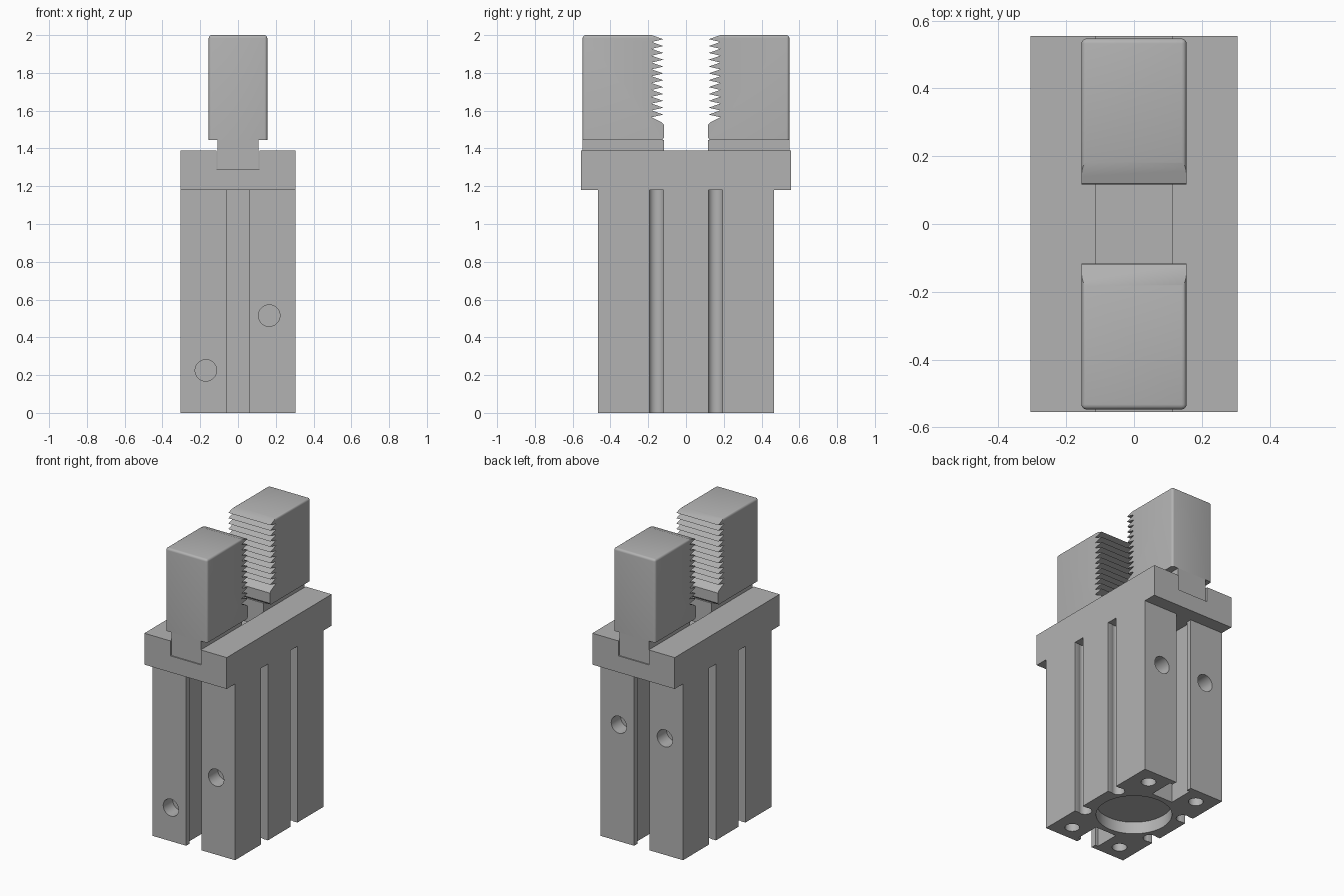
import bpy, bmesh, math
from mathutils import Matrix, Vector

if "Cube" in bpy.data.objects:
    bpy.data.objects.remove(bpy.data.objects["Cube"], do_unlink=True)

metal = bpy.data.materials.new("grey_metal")
metal.use_nodes = True
colour = (0.45, 0.45, 0.45, 1)
metal.diffuse_color = colour
metal.node_tree.nodes["Principled BSDF"].inputs["Base Color"].default_value = colour


def to_object(name, bm):
    bmesh.ops.recalc_face_normals(bm, faces=bm.faces)
    mesh = bpy.data.meshes.new(name)
    bm.to_mesh(mesh)
    bm.free()
    mesh.materials.append(metal)
    obj = bpy.data.objects.new(name, mesh)
    bpy.context.collection.objects.link(obj)
    return obj


def box(name, low, high):
    bm = bmesh.new()
    low, high = Vector(low), Vector(high)
    size = Matrix.Diagonal((*(high - low), 1))
    bmesh.ops.create_cube(bm, size=1, matrix=Matrix.Translation((low + high) / 2) @ size)
    return to_object(name, bm)


def cylinder(name, centre, radius, length, axis="Z"):
    turn = {"X": Matrix.Rotation(math.pi / 2, 4, "Y"),
            "Y": Matrix.Rotation(math.pi / 2, 4, "X"),
            "Z": Matrix.Identity(4)}[axis]
    bm = bmesh.new()
    bmesh.ops.create_cone(bm, cap_ends=True, segments=40, radius1=radius, radius2=radius,
                          depth=length, matrix=Matrix.Translation(centre) @ turn)
    return to_object(name, bm)


def activate(obj):
    bpy.ops.object.select_all(action="DESELECT")
    obj.select_set(True)
    bpy.context.view_layer.objects.active = obj


def cut(target, cutter):
    cutter.hide_render = True
    activate(target)
    mod = target.modifiers.new("cut", "BOOLEAN")
    mod.operation = "DIFFERENCE"
    mod.solver = "EXACT"
    mod.object = cutter
    bpy.ops.object.modifier_apply(modifier=mod.name)
    bpy.data.objects.remove(cutter, do_unlink=True)


def smooth(obj):
    activate(obj)
    bpy.ops.object.shade_smooth_by_angle(angle=math.radians(30))


W, D, H, TOP = 0.305, 0.467, 1.18, 1.39

# Main body with undercut slots front and back
body = box("body", (-W, -D, 0), (W, D, H))
for s in (-1, 1):
    for half, outer, inner in ((0.057, 0.5, 0.4), (0.078, 0.432, 0.265)):
        y0, y1 = sorted((s * outer, s * inner))
        cut(body, box("slot_cutter", (-half, y0, -0.1), (half, y1, H + 0.1)))

# Round-bottomed sensor grooves and cross holes on the sides
for s in (-1, 1):
    for x in (-1, 1):
        x0, x1 = sorted((x * 0.26, x * 0.4))
        y = s * 0.156
        cut(body, box("groove_cutter", (x0, y - 0.037, -0.1), (x1, y + 0.037, H + 0.1)))
        cut(body, cylinder("groove_cutter", (x * 0.257, y, H / 2), 0.041, H + 0.2))
        # Mounting holes underneath
        cut(body, cylinder("hole_cutter", (x * 0.187, s * 0.36, 0), 0.045, 0.3))
    cut(body, cylinder("hole_cutter", (0, s * 0.333, 0.65), 0.053, 1))

# Blind ports front and back, and the round recess underneath
for x, s, z in ((0.165, -1, 0.515), (-0.17, -1, 0.225), (0.17, 1, 0.78), (-0.17, 1, 0.78)):
    cut(body, cylinder("port_cutter", (x, s * D, z), 0.057, 0.2, "Y"))
cut(body, cylinder("recess_cutter", (0, 0, 0), 0.23, 0.16))
smooth(body)

# Head with the guide channel
head = box("head", (-W, -0.555, H), (W, 0.555, TOP))
cut(head, box("channel_cutter", (-0.113, -1, 1.29), (0.113, 1, 1.5)))


# Toothed jaw: side profile pushed across the width, outer edges rounded
def jaw(name, side):
    half, outer, tip, root, base, top = 0.155, 0.547, 0.116, 0.182, 1.445, 2.0
    teeth, start = 12, 1.565
    pitch = (top - start) / teeth
    profile = [(outer, base), (tip + 0.01, base), (tip, base + 0.012),
               (tip, 1.525), (tip + 0.012, 1.538), (root, start)]
    for i in range(teeth):
        z = start + i * pitch
        profile += [(tip + 0.004, z + pitch * 0.4), (root, z + pitch)]
    profile.append((outer, top))
    bm = bmesh.new()
    face = bm.faces.new([bm.verts.new((-half, y * side, z)) for y, z in profile])
    moved = bmesh.ops.extrude_face_region(bm, geom=[face])["geom"]
    bmesh.ops.translate(bm, vec=(2 * half, 0, 0),
                        verts=[v for v in moved if isinstance(v, bmesh.types.BMVert)])

    def rounded(edge):
        ends = [v.co for v in edge.verts]
        if all(abs(c.y) > outer - 0.001 for c in ends):
            return any(c.z > top - 0.001 for c in ends)
        return (all(c.z > top - 0.001 for c in ends)
                and any(abs(c.y) > outer - 0.001 for c in ends))

    bmesh.ops.bevel(bm, geom=[e for e in bm.edges if rounded(e)], offset=0.015,
                    segments=4, profile=0.5, affect="EDGES")
    smooth(to_object(name, bm))


for label, s in (("front", -1), ("back", 1)):
    jaw(label + "_jaw", s)
    y0, y1 = sorted((s * 0.116, s * 0.547))
    box(label + "_slide", (-0.109, y0, 1.29), (0.109, y1, 1.445))
